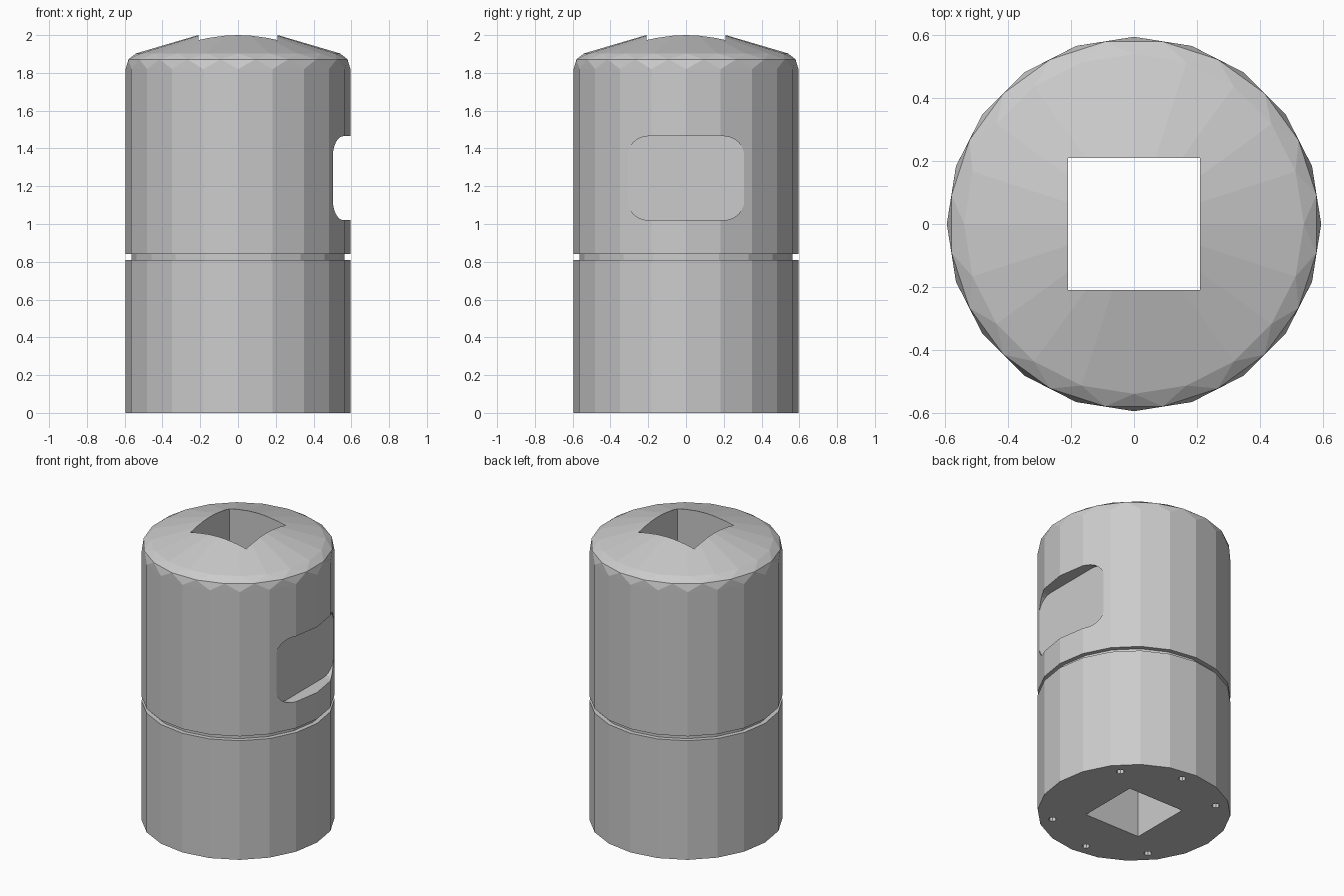
import bpy, bmesh, math

if "Cube" in bpy.data.objects:
    bpy.data.objects.remove(bpy.data.objects["Cube"])

SIDES = 20


def finish(name, bm):
    bmesh.ops.recalc_face_normals(bm, faces=bm.faces[:])
    mesh = bpy.data.meshes.new(name)
    bm.to_mesh(mesh)
    bm.free()
    obj = bpy.data.objects.new(name, mesh)
    bpy.context.collection.objects.link(obj)
    return obj


def cut(target, cutter):
    mod = target.modifiers.new("cut_" + cutter.name, 'BOOLEAN')
    mod.operation = 'DIFFERENCE'
    mod.solver = 'EXACT'
    mod.object = cutter
    cutter.hide_render = True
    cutter.display_type = 'WIRE'


def prism(name, outline, offset):
    """Extrude a closed outline of 3D points along offset."""
    bm = bmesh.new()
    face = bm.faces.new([bm.verts.new(p) for p in outline])
    ext = bmesh.ops.extrude_face_region(bm, geom=[face])
    moved = [g for g in ext["geom"] if isinstance(g, bmesh.types.BMVert)]
    bmesh.ops.translate(bm, verts=moved, vec=offset)
    return finish(name, bm)


# Turned body: (radius, height, twist in half steps)
profile = [(0.595, 0, 0), (0.595, 0.81, 0), (0.565, 0.81, 0), (0.565, 0.84, 0),
           (0.595, 0.84, 0), (0.595, 1.82, 0), (0.587, 1.872, 1), (0.54, 1.903, 2)]
bm = bmesh.new()
rings = []
for r, z, twist in profile:
    ring = []
    for i in range(SIDES):
        a = 2 * math.pi * (i + twist / 2) / SIDES
        ring.append(bm.verts.new((r * math.cos(a), r * math.sin(a), z)))
    rings.append(ring)
for k in range(len(rings) - 1):
    low, high = rings[k], rings[k + 1]
    for i in range(SIDES):
        j = (i + 1) % SIDES
        if profile[k][2] == profile[k + 1][2]:
            bm.faces.new((low[i], low[j], high[j], high[i]))
        else:  # faceted rounded shoulder
            bm.faces.new((low[i], low[j], high[i]))
            bm.faces.new((low[j], high[j], high[i]))
bm.faces.new(rings[0])
# Shallow conical cap
apex = bm.verts.new((0, 0, 2.062))
for i in range(SIDES):
    bm.faces.new((rings[-1][i], rings[-1][(i + 1) % SIDES], apex))
body = finish("body", bm)

# Square shaft opening through the whole body
h = 0.21
cut(body, prism("shaft_cutter", [(-h, -h, -0.2), (h, -h, -0.2), (h, h, -0.2), (-h, h, -0.2)],
                (0, 0, 2.6)))

# Rounded rectangular recess on the right side
hw, hh, rad, zc = 0.31, 0.2225, 0.11, 1.2425
outline = []
for n, (sy, sz) in enumerate([(1, 1), (-1, 1), (-1, -1), (1, -1)]):
    for s in range(7):
        a = math.radians(90 * n + 15 * s)
        outline.append((0.503, sy * (hw - rad) + rad * math.cos(a),
                        zc + sz * (hh - rad) + rad * math.sin(a)))
cut(body, prism("recess_cutter", outline, (0.3, 0, 0)))

# Six screw holes in the underside
for n, deg in enumerate((40.5, 85.5, 130.5, 220.5, 265.5, 310.5)):
    t = math.radians(deg)
    cx, cy = 0.51 * math.cos(t), 0.51 * math.sin(t)
    circle = [(cx + 0.025 * math.cos(math.pi * k / 4), cy + 0.025 * math.sin(math.pi * k / 4), -0.1)
              for k in range(8)]
    cut(body, prism("screw_hole_cutter_%d" % n, circle, (0, 0, 0.5)))
